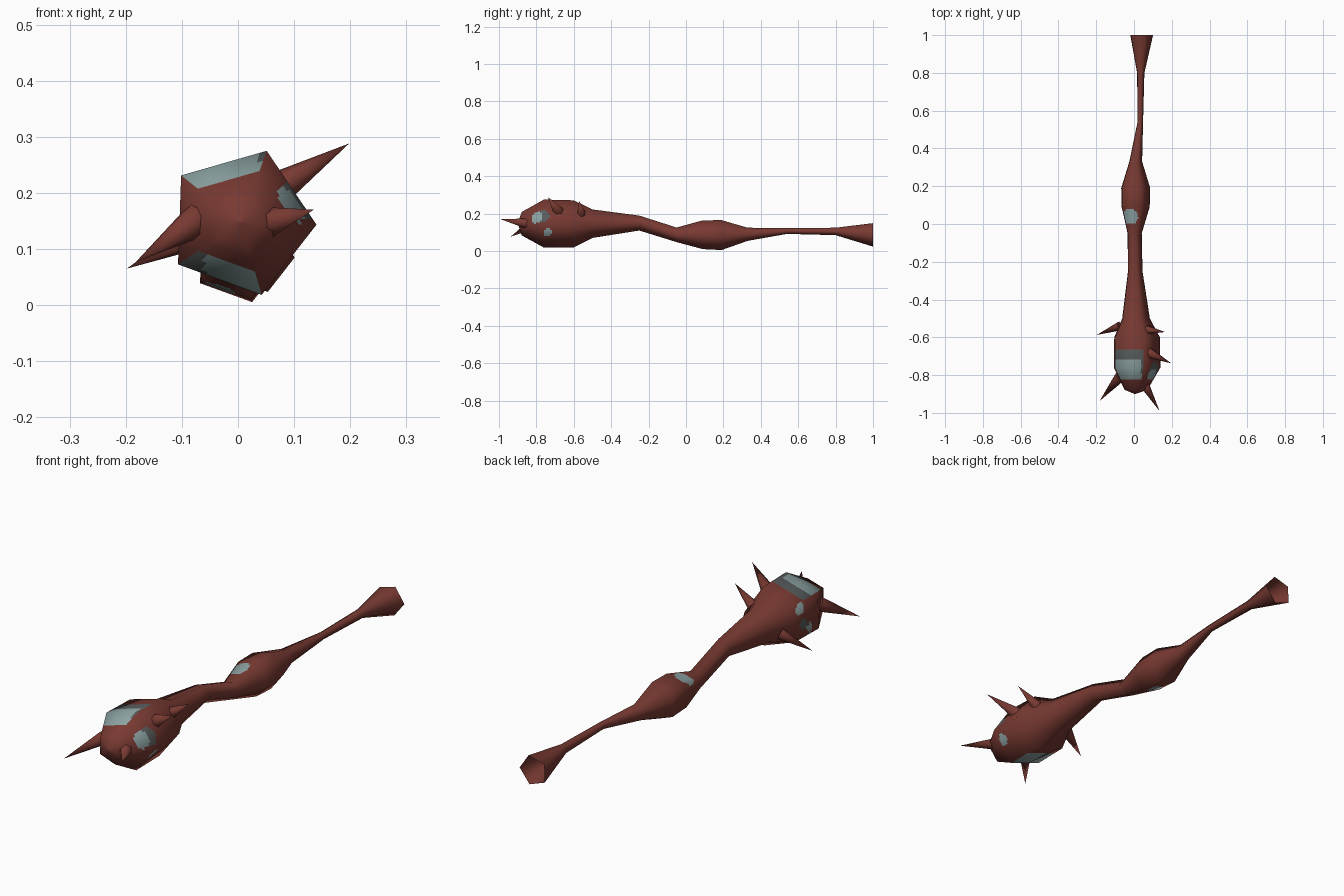
import bpy, math
from mathutils import Vector

if "Cube" in bpy.data.objects:
    bpy.data.objects.remove(bpy.data.objects["Cube"])


def material(name, rgb):
    m = bpy.data.materials.new(name)
    m.diffuse_color = (*rgb, 1)
    m.use_nodes = True
    m.node_tree.nodes["Principled BSDF"].inputs["Base Color"].default_value = m.diffuse_color
    return m


RED = material("brown red", (0.19, 0.042, 0.032))
PALE = material("pale grey green", (0.27, 0.37, 0.37))
DARK = material("dark grey", (0.10, 0.11, 0.11))

# Five-sided body stations: y, centre x, centre z, radius
STATIONS = [(-0.9, .005, .148, .001), (-.878, .005, .147, .066), (-.76, .005, .148, .135),
            (-.6, .005, .147, .132), (-.5, .004, .147, .08), (-.25, .003, .15, .042),
            (-.05, 0, .087, .041), (.09, .002, .088, .081), (.19, .002, .086, .084),
            (.33, .006, .09, .037), (.54, .032, .107, .016), (.8, .034, .105, .021),
            (1.0, .035, .087, .066)]
SIDES, CUTS, STEP = 5, 12, .011
TURN = math.radians(70)
N = SIDES * CUTS

# Painted spots: centre, radius
PALE_SPOTS = [((.1, -.8, .18), .035), ((.1, -.74, .105), .026),
              ((-.1, -.64, .2), .026), ((-.12, -.7, .1), .026),
              ((-.02, .04, .14), .042), ((-.03, .1, .03), .03)]
DARK_SPOTS = [((.1, -.77, .18), .04), ((-.12, -.66, .13), .03)]


def section(cx, cz, r, y):
    """Pentagon ring with every side cut into short pieces."""
    pts = []
    for k in range(SIDES):
        a, b = (TURN + 2 * math.pi * (k + d) / SIDES for d in (0, 1))
        for c in range(CUTS):
            t = c / CUTS
            pts.append(Vector((cx + r * (math.cos(a) * (1 - t) + math.cos(b) * t), y,
                               cz + r * (math.sin(a) * (1 - t) + math.sin(b) * t))))
    return pts


def slope(i):
    """Average radius slope at a station."""
    lo, hi = max(i - 1, 0), min(i + 1, len(STATIONS) - 1)
    return (STATIONS[hi][3] - STATIONS[lo][3]) / (STATIONS[hi][0] - STATIONS[lo][0])


def paint(p, side):
    near = lambda spots: any((p - Vector(c)).length < r for c, r in spots)
    # Large patches on the upper and lower sides of the head
    if side == 0 and -.825 < p.y < -.665:
        return 1 if p.y < -.715 and p.x < .04 else 2
    if side == 2 and -.83 < p.y < -.65:
        return 1 if p.x > -.06 else 2
    return 1 if near(PALE_SPOTS) else 2 if near(DARK_SPOTS) else 0


# Body: linear loft, open at the tail
verts, normals, faces = [], [], []
for i in range(len(STATIONS) - 1):
    s0, s1 = STATIONS[i], STATIONS[i + 1]
    n = max(2, math.ceil((s1[0] - s0[0]) / STEP))
    last = i == len(STATIONS) - 2
    for j in range(n + (1 if last else 0)):
        t = j / n
        y, cx, cz, r = (a + (b - a) * t for a, b in zip(s0, s1))
        m = slope(i) * (1 - t) + slope(i + 1) * t
        for p in section(cx, cz, r, y):
            radial = Vector((p.x - cx, 0, p.z - cz)).normalized()
            verts.append(p)
            normals.append((radial - Vector((0, m, 0))).normalized())
for k in range(len(verts) // N - 1):
    for c in range(N):
        d = (c + 1) % N
        faces.append((k * N + c, k * N + d, (k + 1) * N + d, (k + 1) * N + c))
faces.append(tuple(reversed(range(N))))
faces = [tuple(reversed(f)) for f in faces]

me = bpy.data.meshes.new("body")
me.from_pydata(verts, [], faces)
for m in (RED, PALE, DARK):
    me.materials.append(m)
for f in me.polygons:
    f.use_smooth = True
    f.material_index = paint(f.center, (f.index % N) // CUTS)
# Soft rounding across the five sides
me.update()
if me.polygons[0].normal.dot(normals[faces[0][0]]) < 0:
    me.flip_normals()
me.normals_split_custom_set_from_vertices(normals)
bpy.context.collection.objects.link(bpy.data.objects.new("body", me))


# Thorns: base centre, tip, base radius
def thorn(name, base, tip, r):
    base, tip = Vector(base), Vector(tip)
    axis = tip - base
    bpy.ops.mesh.primitive_cone_add(vertices=6, radius1=r, radius2=0, depth=axis.length,
                                    location=(base + tip) / 2,
                                    rotation=axis.to_track_quat('Z', 'Y').to_euler())
    ob = bpy.context.object
    ob.name = name
    ob.data.materials.append(RED)
    bpy.ops.object.shade_smooth_by_angle(angle=math.radians(65))


thorn("front_right_thorn", (.05, -.84, .145), (.135, -.99, .17), .03)
thorn("front_left_thorn", (-.075, -.81, .15), (-.182, -.937, .077), .032)
thorn("upper_right_thorn", (.075, -.68, .21), (.198, -.738, .288), .03)
thorn("rear_right_thorn", (.07, -.56, .2), (.165, -.572, .268), .024)
thorn("rear_left_thorn", (-.075, -.54, .125), (-.198, -.588, .065), .026)
